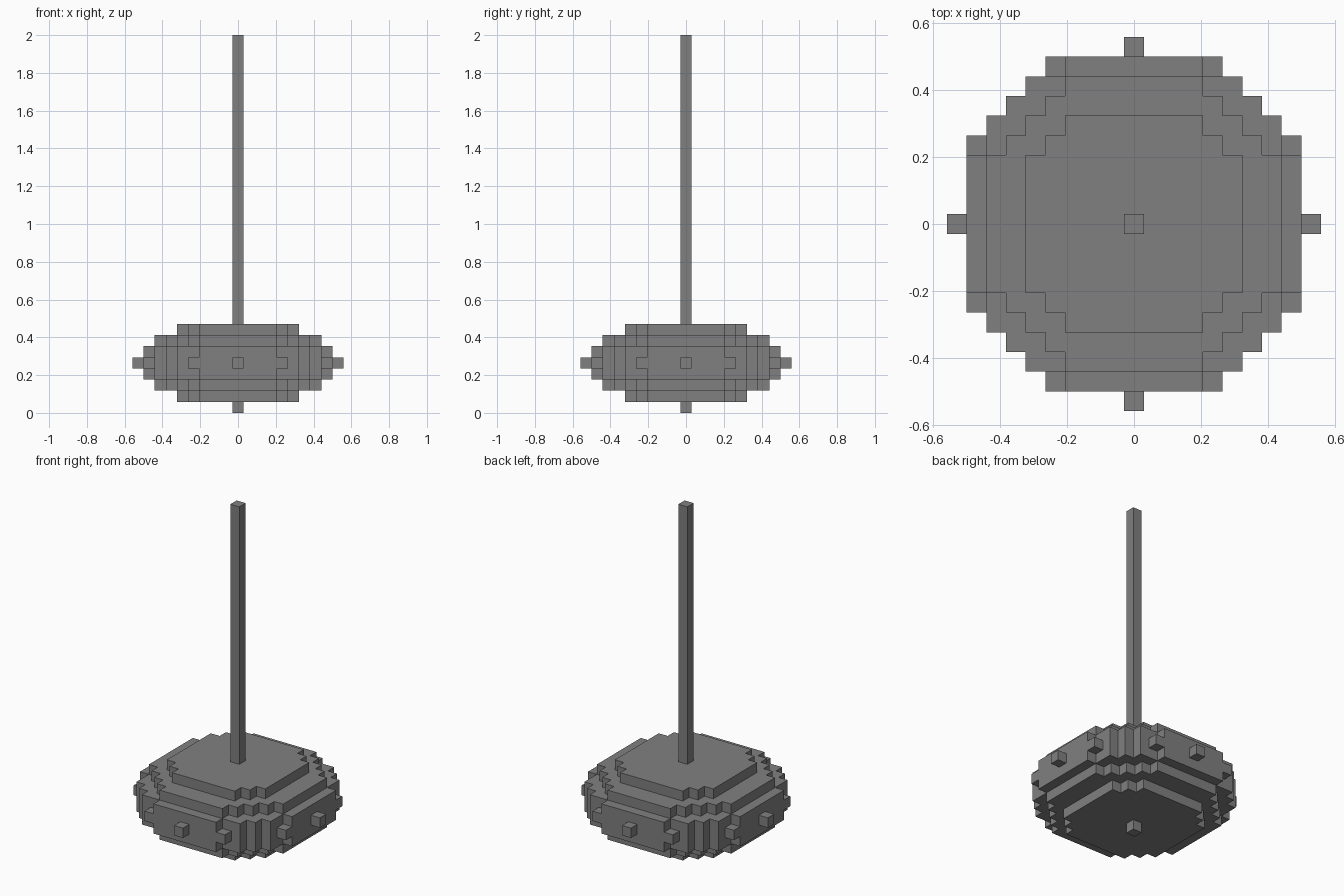
import bpy
import bmesh
from mathutils import Vector

cube = bpy.data.objects.get("Cube")
if cube:
    bpy.data.objects.remove(cube, do_unlink=True)

U = 2 / 34  # size of one block

grey = bpy.data.materials.new("mid_grey")
grey.use_nodes = True
colour = (0.216, 0.216, 0.216, 1)
grey.diffuse_color = colour
grey.node_tree.nodes["Principled BSDF"].inputs["Base Color"].default_value = colour


def prism(name, outline, z0, z1):
    """Extrude a flat outline, given in blocks, from z0 to z1."""
    bm = bmesh.new()
    base = bm.faces.new([bm.verts.new((x * U, y * U, z0 * U)) for x, y in outline])
    top = bmesh.ops.extrude_face_region(bm, geom=[base])["geom"]
    bmesh.ops.translate(bm, vec=Vector((0, 0, (z1 - z0) * U)),
                        verts=[v for v in top if isinstance(v, bmesh.types.BMVert)])
    bmesh.ops.recalc_face_normals(bm, faces=bm.faces)
    mesh = bpy.data.meshes.new(name)
    bm.to_mesh(mesh)
    bm.free()
    mesh.materials.append(grey)
    obj = bpy.data.objects.new(name, mesh)
    bpy.context.collection.objects.link(obj)


def block(name, x, y, z0, z1):
    """One block column centred on x, y."""
    h = 0.5
    prism(name, [(x - h, y - h), (x + h, y - h), (x + h, y + h), (x - h, y + h)], z0, z1)


def turn(x, y, count):
    for _ in range(count):
        x, y = y, -x
    return x, y


def stepped(steps):
    """Full stepped outline from the outer corners of one quarter."""
    quarter = []
    for i, (x, y) in enumerate(steps):
        quarter.append((x, y))
        if i + 1 < len(steps):
            quarter.append((x, steps[i + 1][1]))
    return [turn(x, y, n) for n in range(4) for x, y in quarter]


def diagonal(reach):
    """Even one-block steps around a tier that reaches the given radius."""
    count = int(reach - 3.5) + 1
    return stepped([(3.5 + i, reach - i) for i in range(count)])


# Stepped body, mirrored above and below its middle tier
prism("lower_cap", diagonal(5.5), 1, 2)
prism("lower_tier", diagonal(7.5), 2, 3)
prism("middle_tier", stepped([(3.5, 8.5), (5.5, 7.5), (6.5, 6.5), (7.5, 5.5), (8.5, 3.5)]), 3, 6)
prism("upper_tier", diagonal(7.5), 6, 7)
prism("upper_cap", diagonal(5.5), 7, 8)

# Side studs, and the nubs at both ends of each flat side
for n, side in enumerate(("back", "left", "front", "right")):
    block(side + "_stud", *turn(0, 9, n), 4, 5)
    for end, offset in (("first", -4), ("second", 4)):
        block(f"{side}_{end}_nub", *turn(offset, 8, n), 4, 5)

# Bottom stud and tall pole
block("bottom_stud", 0, 0, 0, 1)
block("pole", 0, 0, 8, 34)
